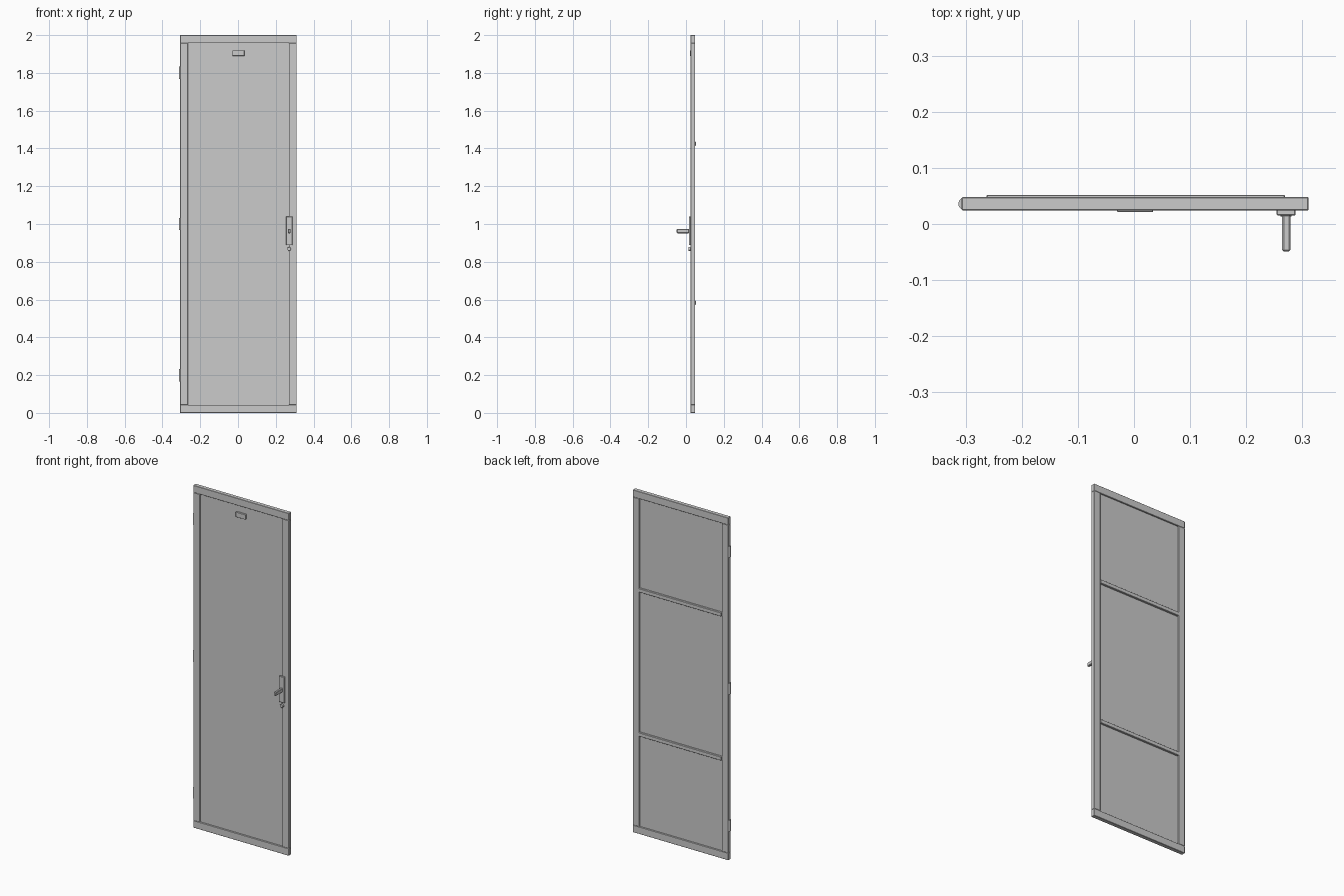
import bpy
from math import pi

if "Cube" in bpy.data.objects:
    bpy.data.objects.remove(bpy.data.objects["Cube"])


def finish(o, name, bevel):
    o.name = name
    if bevel:
        m = o.modifiers.new("Bevel", 'BEVEL')
        m.width = bevel
        m.segments = 1
    return o


def box(name, x, y, z, bevel=0.0):
    """Box from (min, max) ranges on each axis."""
    bpy.ops.mesh.primitive_cube_add(
        size=1, location=[(a + b) / 2 for a, b in (x, y, z)])
    o = bpy.context.object
    o.scale = [b - a for a, b in (x, y, z)]
    bpy.ops.object.transform_apply(location=False, rotation=False, scale=True)
    return finish(o, name, bevel)


def cylinder(name, loc, radius, depth, rot=(0, 0, 0), bevel=0.0):
    bpy.ops.mesh.primitive_cylinder_add(
        vertices=24, radius=radius, depth=depth, location=loc, rotation=rot)
    o = finish(bpy.context.object, name, bevel)
    bpy.ops.object.shade_smooth_by_angle()
    return o


L, R = -0.307, 0.311          # door sides
W = 0.042                     # frame bar width
F, B = 0.024, 0.048           # door front and back

# Frame: full-width rails with stiles between them
box("bottom_rail", (L, R), (F, B), (0, W), 0.0015)
box("top_rail", (L, R), (F, B), (2 - W, 2), 0.0015)
box("left_stile", (L, L + W), (F, B), (W, 2 - W), 0.0015)
box("right_stile", (R - W, R), (F, B), (W, 2 - W), 0.0015)

# Recessed sheet panel
box("panel", (L + W - 0.004, R - W + 0.004), (0.032, 0.04),
    (W - 0.004, 2 - W + 0.004))

# Stiffening bars across the back
for i, z in enumerate((0.583, 1.425)):
    box(f"back_stiffener_{i + 1}", (-0.263, 0.269), (0.038, 0.052),
        (z - 0.011, z + 0.011), 0.0015)

# Label plate near the top
box("label_plate", (-0.03, 0.034), (0.021, 0.034), (1.89, 1.919), 0.001)

# Handle plate, lever and key cylinder
box("handle_plate", (0.254, 0.288), (0.015, 0.026), (0.888, 1.04), 0.002)
box("handle_lever", (0.264, 0.279), (-0.049, 0.017), (0.951, 0.974), 0.003)
cylinder("key_cylinder", (0.271, 0.0205, 0.868), 0.01, 0.015, (pi / 2, 0, 0), 0.001)

# Hinge barrels on the left edge
for i, z in enumerate((0.2, 1.0, 1.8)):
    cylinder(f"hinge_{i + 1}", (-0.302, 0.036, z), 0.011, 0.066)
